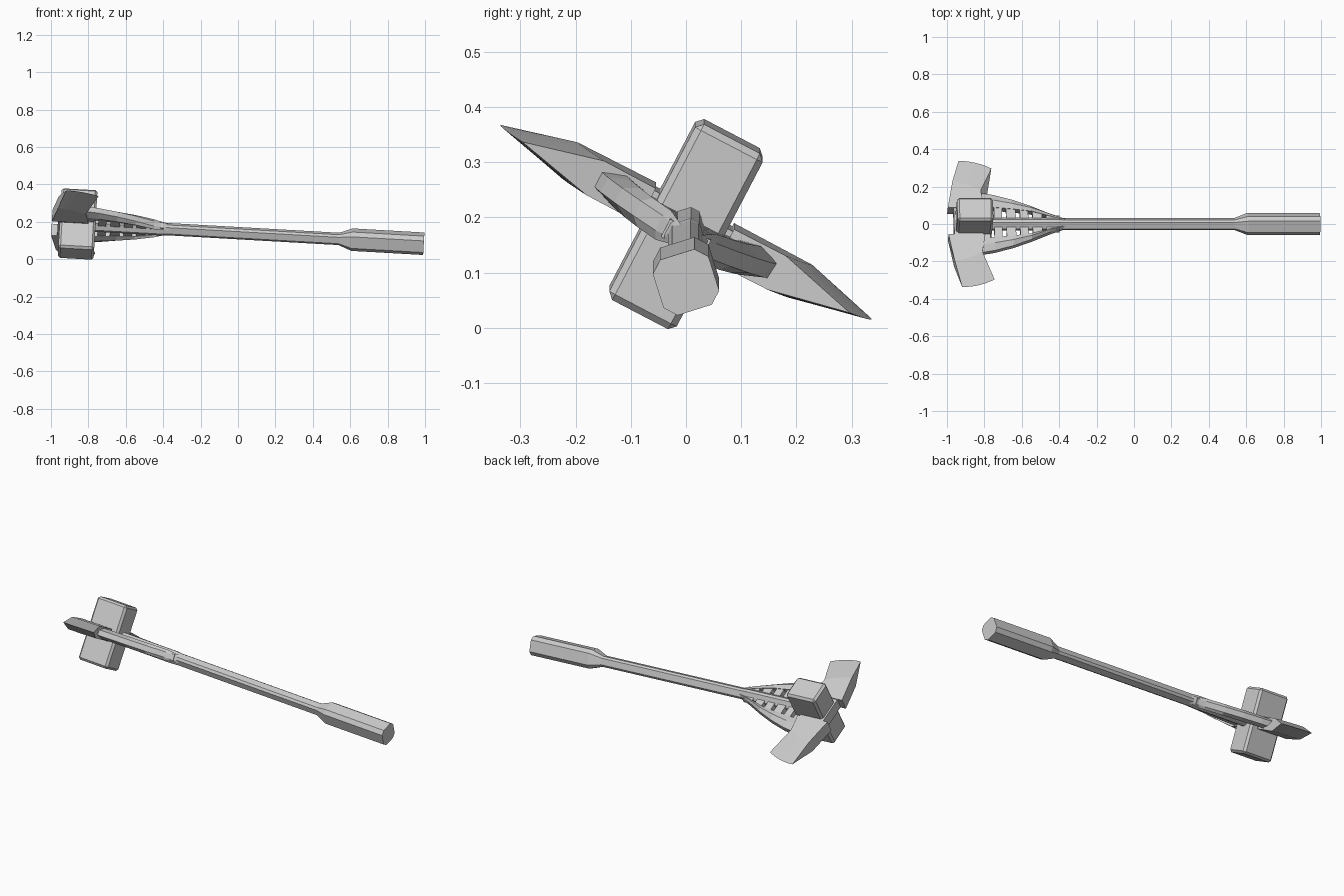
import bpy, bmesh, math
from mathutils import Matrix

cube = bpy.data.objects.get("Cube")
if cube:
    bpy.data.objects.remove(cube, do_unlink=True)

steel = bpy.data.materials.new("grey_steel")
steel.use_nodes = True
grey = (0.6, 0.6, 0.6, 1)
steel.diffuse_color = grey
steel.node_tree.nodes["Principled BSDF"].inputs["Base Color"].default_value = grey

# Shared pose: shaft along local x, blades along local y, hammer along local z
POSE = (Matrix.Translation((0, 0, 0.139))
        @ Matrix.Rotation(math.radians(3.26), 4, 'Y')
        @ Matrix.Rotation(math.radians(-27.6), 4, 'X'))


def finish(name, bm, bevel=0):
    bmesh.ops.recalc_face_normals(bm, faces=bm.faces)
    mesh = bpy.data.meshes.new(name)
    bm.to_mesh(mesh)
    bm.free()
    mesh.materials.append(steel)
    obj = bpy.data.objects.new(name, mesh)
    bpy.context.collection.objects.link(obj)
    obj.matrix_world = POSE
    if bevel:
        mod = obj.modifiers.new("edge_bevel", 'BEVEL')
        mod.width, mod.segments = bevel, 1
    return obj


def loft(bm, sections):
    """Skin closed sections of equal point count and cap both ends."""
    rings = [[bm.verts.new(p) for p in s] for s in sections]
    for r, q in zip(rings, rings[1:]):
        for i in range(len(r)):
            j = (i + 1) % len(r)
            bm.faces.new((r[i], r[j], q[j], q[i]))
    bm.faces.new(rings[0])
    bm.faces.new(rings[-1])


def block(bm, x0, x1, y0, y1, h):
    loft(bm, [[(x, y0, -h), (x, y1, -h), (x, y1, h), (x, y0, h)] for x in (x0, x1)])


def lerp(points, x):
    for (xa, ya), (xb, yb) in zip(points, points[1:]):
        if xa <= x <= xb:
            return ya + (yb - ya) * (x - xa) / (xb - xa)
    return points[-1][1]


# Shaft and grip: chamfered square section
def chamfered_square(x, r):
    angles = [math.radians(q * 90 + s * 13.5) for q in range(4) for s in (-1, 1)]
    return [(x, r * math.cos(a), r * math.sin(a)) for a in angles]


bm = bmesh.new()
loft(bm, [chamfered_square(x, r) for x, r in
          ((-0.95, 0.037), (-0.42, 0.037), (-0.38, 0.034), (0.55, 0.034))])
finish("shaft", bm)
bm = bmesh.new()
loft(bm, [chamfered_square(x, r) for x, r in ((0.54, 0.034), (0.61, 0.062), (0.995, 0.062))])
finish("grip", bm)

# Hammer block and the core bar behind it
bm = bmesh.new()
block(bm, -0.955, -0.763, -0.069, 0.069, 0.18)
finish("hammer_block", bm, 0.012)
bm = bmesh.new()
block(bm, -0.965, -0.81, -0.09, 0.09, 0.03)
finish("core_bar", bm)

# Outline of the curved side prongs, tail to head
OUTER = [(-0.85, 0.185), (-0.75, 0.167), (-0.65, 0.138), (-0.55, 0.1), (-0.45, 0.055), (-0.37, 0.027)]
INNER = [(-0.85, 0.1), (-0.75, 0.09), (-0.65, 0.08), (-0.55, 0.067), (-0.45, 0.038), (-0.37, 0.015)]
SLOTS = [-0.76, -0.695, -0.622, -0.555, -0.482]

for side, s in (("right", -1), ("left", 1)):
    # Axe blade: flat cheeks, bevelled to a curved cutting edge
    bm = bmesh.new()
    sections = []
    for i in range(7):
        t = i / 6
        bow = 4 * t * (1 - t)
        root = (-0.997 + 0.197 * t, 0.08)
        cheek = (-0.968 + 0.15 * t, 0.24 - 0.055 * t + 0.008 * bow)
        edge = (-0.93 + 0.175 * t, 0.38 - 0.045 * t + 0.012 * bow)
        sections.append([(x, s * y, z) for (x, y), z in
                         ((root, 0.035), (cheek, 0.035), (edge, 0),
                          (cheek, -0.035), (root, -0.035))])
    loft(bm, sections)
    finish(side + "_axe_blade", bm)

    # Curved prong running from the shaft out to the blade
    bm = bmesh.new()
    sections = []
    for (x, yo), (_, yi) in zip(OUTER, INNER):
        mid = (yo + yi) / 2
        h = 0.03 if x < -0.4 else 0.02
        sections.append([(x, s * y, z) for y, z in
                         ((yi, -h * 0.7), (mid, -h), (yo, -h * 0.5),
                          (yo, h * 0.5), (mid, h), (yi, h * 0.7))])
    loft(bm, sections)
    finish(side + "_prong", bm)

    # Rungs between the slots, tying prong to shaft
    bm = bmesh.new()
    starts = [-0.83] + [c + 0.011 for c in SLOTS]
    ends = [c - 0.011 for c in SLOTS] + [-0.4]
    for x0, x1 in zip(starts, ends):
        top = lerp(INNER, (x0 + x1) / 2) + 0.008
        block(bm, x0, x1, s * 0.015, s * top, 0.018)
    finish(side + "_rungs", bm)
